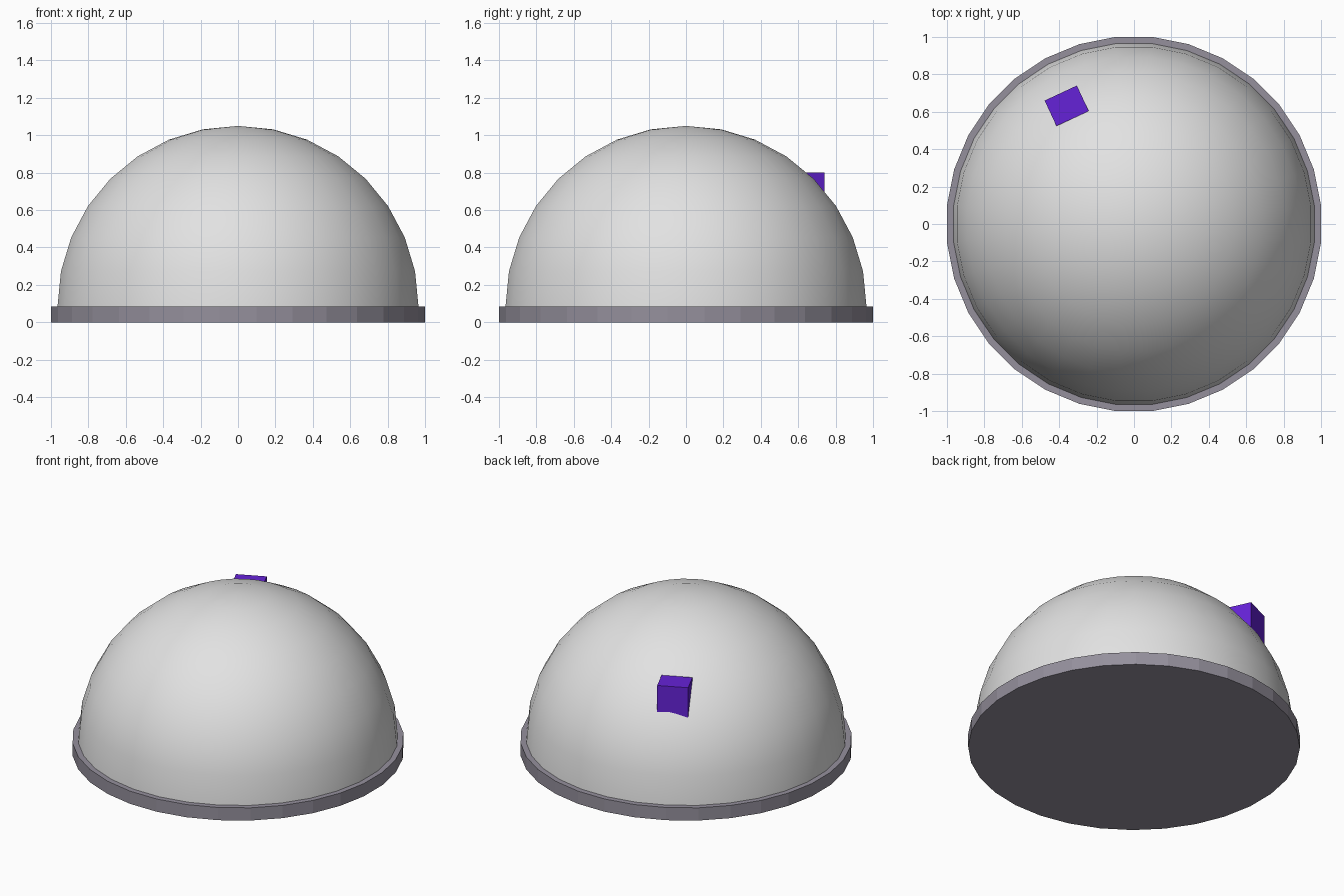
import bpy, bmesh, math
from mathutils import Matrix, Vector

if "Cube" in bpy.data.objects:
    bpy.data.objects.remove(bpy.data.objects["Cube"])

SIDES = 32
HALF = math.pi / SIDES            # half a step, so flats face the axes
K = 1 / math.cos(HALF)            # flat radius -> corner radius
BASE_H = 0.085


def material(name, rgb):
    m = bpy.data.materials.new(name)
    m.diffuse_color = (*rgb, 1)
    m.use_nodes = True
    m.node_tree.nodes["Principled BSDF"].inputs["Base Color"].default_value = m.diffuse_color
    return m


def add(name, bm, mat, smooth=False):
    bmesh.ops.recalc_face_normals(bm, faces=bm.faces)
    for f in bm.faces:
        f.smooth = smooth
    me = bpy.data.meshes.new(name)
    bm.to_mesh(me)
    bm.free()
    me.materials.append(mat)
    ob = bpy.data.objects.new(name, me)
    bpy.context.collection.objects.link(ob)
    return ob


grey = material("light grey", (0.76, 0.76, 0.76))
mauve = material("mauve grey", (0.30, 0.28, 0.335))
purple = material("purple", (0.13, 0.016, 0.68))

# flat round base
bm = bmesh.new()
bmesh.ops.create_cone(bm, cap_ends=True, segments=SIDES, radius1=K, radius2=K, depth=BASE_H,
                      matrix=Matrix.Translation((0, 0, BASE_H / 2)) @ Matrix.Rotation(HALF, 4, 'Z'))
add("base_disc", bm, mauve)

# smooth half-sphere dome
bm = bmesh.new()
bmesh.ops.create_uvsphere(bm, u_segments=SIDES, v_segments=16, radius=0.965)
low = [v for v in bm.verts if v.co.z < -0.001]
bmesh.ops.delete(bm, geom=low, context='VERTS')
bmesh.ops.transform(bm, verts=bm.verts, matrix=Matrix.Translation((0, 0, BASE_H))
                    @ Matrix.Rotation(HALF, 4, 'Z') @ Matrix.Diagonal((K, K, 1, 1)))
add("dome", bm, grey, True)

# small turned block set into the back of the dome
bm = bmesh.new()
bmesh.ops.create_cube(bm, size=1)
bmesh.ops.transform(bm, verts=bm.verts, matrix=Matrix.Translation((-0.36, 0.632, 0.69))
                    @ Matrix.Rotation(math.radians(25), 4, 'Z')
                    @ Matrix.Diagonal((0.19, 0.15, 0.22, 1)))
add("block", bm, purple)
